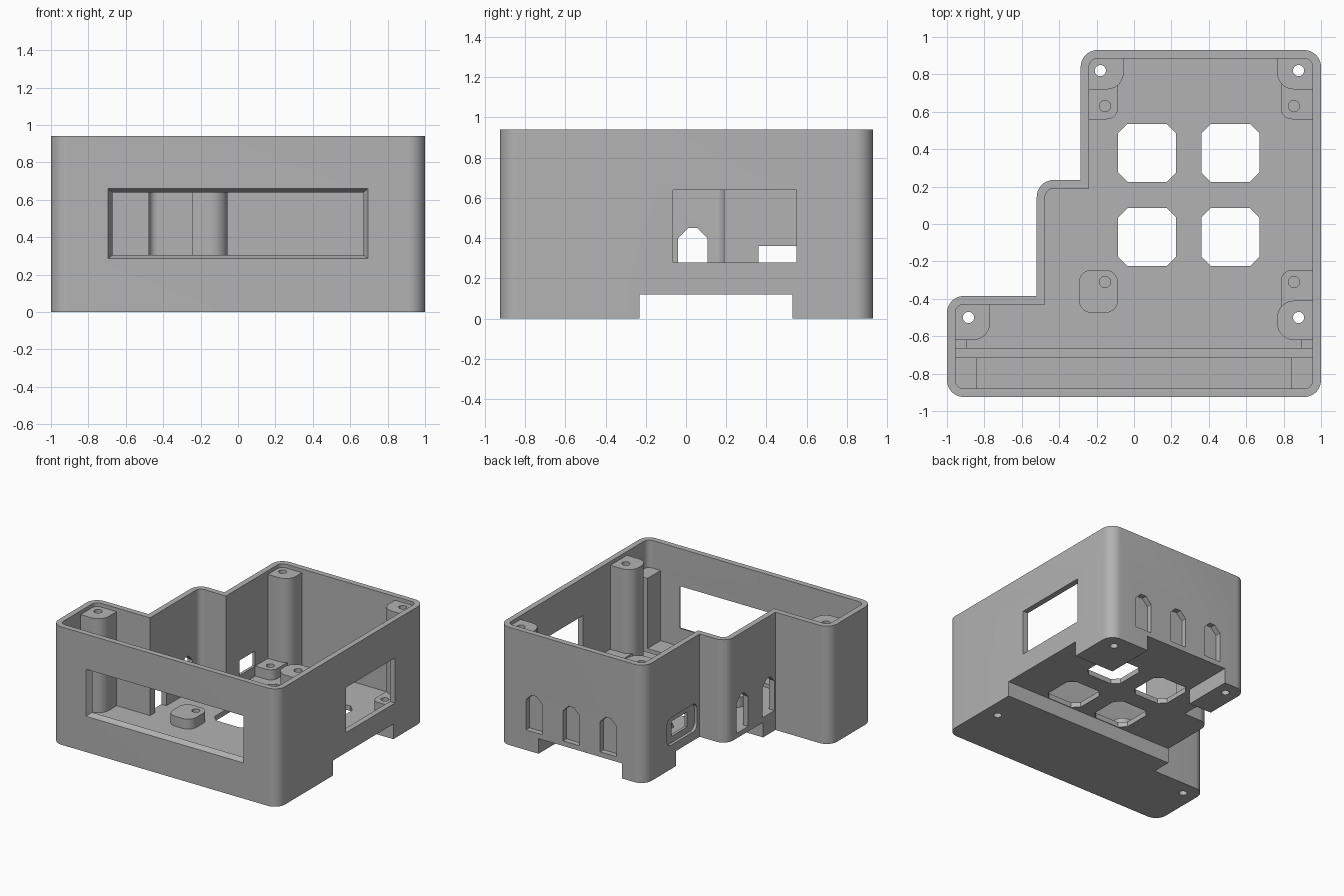
import bpy, bmesh, math
from mathutils import Vector

if "Cube" in bpy.data.objects:
    bpy.data.objects.remove(bpy.data.objects["Cube"])

TOP, FLOOR, RECESS = 0.94, 0.16, 0.12

gray = bpy.data.materials.new("plain gray plastic")
gray.use_nodes = True
COLOR = (0.45, 0.45, 0.45, 1)
gray.diffuse_color = COLOR
gray.node_tree.nodes["Principled BSDF"].inputs["Base Color"].default_value = COLOR


def rounded(points, radius, steps=10):
    """Round the convex corners of a counter-clockwise outline; steps=1 chamfers.
    radius may be one number or one per corner."""
    out = []
    n = len(points)
    radii = radius if isinstance(radius, list) else [radius] * n
    for i in range(n):
        p = Vector(points[i])
        a = (Vector(points[i - 1]) - p).normalized()
        b = (Vector(points[(i + 1) % n]) - p).normalized()
        r = radii[i]
        if r == 0 or a.x * b.y - a.y * b.x > 0:   # sharp or concave corner
            out.append(p)
            continue
        centre = p + (a + b) * r
        for k in range(steps + 1):
            t = k / steps * math.pi / 2
            out.append(centre - b * r * math.cos(t) - a * r * math.sin(t))
    return out


def rect(u0, u1, v0, v1):
    return [(u0, v0), (u1, v0), (u1, v1), (u0, v1)]


def circle(u, v, r, n=24):
    return [(u + r * math.cos(2 * math.pi * k / n),
             v + r * math.sin(2 * math.pi * k / n)) for k in range(n)]


def prism(name, outline, d0, d1, axis="z"):
    """Extrude a flat outline along an axis."""
    place = {"x": lambda u, v, d: (d, u, v),
             "y": lambda u, v, d: (u, d, v),
             "z": lambda u, v, d: (u, v, d)}[axis]
    bm = bmesh.new()
    low = [bm.verts.new(place(u, v, d0)) for u, v in outline]
    high = [bm.verts.new(place(u, v, d1)) for u, v in outline]
    bm.faces.new(low)
    bm.faces.new(high)
    for i in range(len(low)):
        j = (i + 1) % len(low)
        bm.faces.new((low[i], low[j], high[j], high[i]))
    bmesh.ops.recalc_face_normals(bm, faces=bm.faces)
    mesh = bpy.data.meshes.new(name)
    bm.to_mesh(mesh)
    bm.free()
    mesh.materials.append(gray)
    obj = bpy.data.objects.new(name, mesh)
    bpy.context.collection.objects.link(obj)
    return obj


def combine(tool, operation):
    """Apply one boolean to the enclosure and discard the tool."""
    mod = body.modifiers.new("bool", "BOOLEAN")
    mod.operation, mod.solver, mod.object = operation, "EXACT", tool
    graph = bpy.context.evaluated_depsgraph_get()
    mesh = bpy.data.meshes.new_from_object(body.evaluated_get(graph))
    body.modifiers.clear()
    body.data = mesh
    bpy.data.objects.remove(tool)


def add(outline, d0, d1, axis="z"):
    combine(prism("addition", outline, d0, d1, axis), "UNION")


def cut(outline, d0, d1, axis="z"):
    combine(prism("cutter", outline, d0, d1, axis), "DIFFERENCE")


# Stepped open box
outer = [(-1, -.925), (1, -.925), (1, .93), (-.285, .93),
         (-.285, .235), (-.52, .235), (-.52, -.385), (-1, -.385)]
inner = [(-.955, -.88), (.955, -.88), (.955, .885), (-.24, .885),
         (-.24, .19), (-.475, .19), (-.475, -.43), (-.955, -.43)]
body = prism("enclosure", rounded(outer, .09), 0, TOP)
cut(rounded(inner, .045), FLOOR, 2)

# Channel under the floor, leaving a front slab and two rear feet
cut([(-2, -.23), (2, -.23), (2, .53), (.65, .53), (.65, 2),
     (-.085, 2), (-.085, .53), (-2, .53)], -1, RECESS)

# Groove in the floor for the front panel
cut(rect(-.955, .955, -.715, -.665), RECESS, .3)

# Panel guides at both ends of the groove
for s in (-1, 1):
    add(rect(*sorted((s * .84, s * .965)), -.89, -.715), .1, .72)
    add(rect(*sorted((s * .895, s * .965)), -.665, -.6), .1, .72)

# Low board standoffs
R = .06
add(rounded(rect(-.25, -.085, .56, .76), [0, R, 0, 0]), .14, .24)
add(rounded(rect(.785, .965, .56, .76), [R, 0, 0, 0]), .14, .24)
add(rounded(rect(.785, .965, -.45, -.245), [0, 0, 0, R]), .14, .24)
add(rounded(rect(-.295, -.085, -.475, -.245), .07), .14, .24)

# Tall screw columns, rounded on their free corner
B = .09
add(rounded(rect(-.25, -.055, .72, .895), [0, B, 0, 0]), .14, .91)
add(rounded(rect(.765, .965, .72, .895), [B, 0, 0, 0]), .14, .91)
add(rounded(rect(.765, .965, -.62, -.41), [B, 0, 0, B]), .14, .91)
add(rounded(rect(-.965, -.77, -.62, -.42), [0, B, 0, 0]), .14, .91)

# Screw holes: through the columns, blind in the standoffs
for x, y in ((-.18, .82), (.88, .82), (.88, -.5), (-.885, -.5)):
    cut(circle(x, y, .03), -1, 2)
for x in (-.155, .855):
    for y in (-.31, .63):
        cut(circle(x, y, .03), .17, .3)

# Octagonal floor openings
for x in (-.085, .36):
    for y in (-.225, .225):
        cut(rounded(rect(x, x + .31, y, y + .31), .05, 1), -1, .5)


def arch(u):
    return rounded(rect(u - .073, u + .073, FLOOR, .45), [0, 0, .05, .05], 1)


# Arched cable slots in the rear and stepped side walls
for x in (.035, .362, .69):
    cut(arch(x), .886, 1.1, "y")
for y in (.033, -.297):
    cut(arch(y), -.7, -.476 + .02, "x")

# Side window
cut(rect(-.065, .55, .28, .64), .9, 1.2, "x")

# Port opening with a shallow rounded recess outside
cut(rounded(rect(.27, .645, .19, .41), .05), -.4, -.262, "x")
cut(rect(.36, .56, .24, .36), -.4, -.2, "x")

# Tapered display window
window = prism("cutter", rect(-.717, .717, .267, .678), -.965, -.84, "y")
for v in window.data.vertices:
    if v.co.y > -.9:
        v.co.x *= .648 / .717
        v.co.z = .323 if v.co.z < .4 else .622
combine(window, "DIFFERENCE")

body.data.materials.clear()
body.data.materials.append(gray)
for p in body.data.polygons:
    p.material_index = 0
for o in bpy.context.selected_objects:
    o.select_set(False)
body.select_set(True)
bpy.context.view_layer.objects.active = body
bpy.ops.object.shade_smooth_by_angle(angle=math.radians(30))
